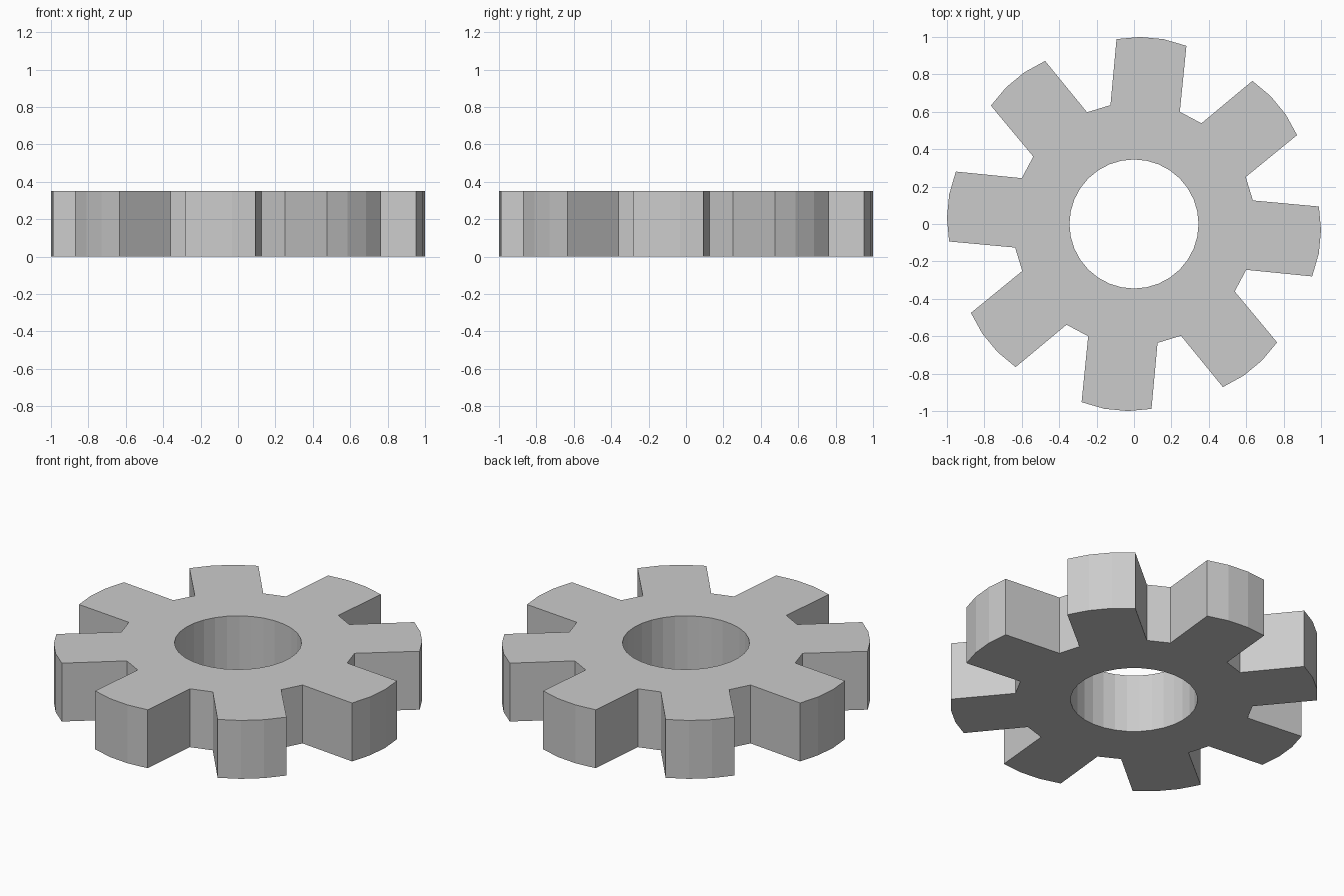
import bpy, bmesh
from math import radians, cos, sin, tau

if "Cube" in bpy.data.objects:
    bpy.data.objects.remove(bpy.data.objects["Cube"])

TEETH, HEIGHT, BORE, BORE_SIDES = 8, 0.35, 0.345, 32
CENTRE = 84.5  # direction of the first tooth, in degrees

# One tooth in polar form: (offset from tooth centre in degrees, radius)
TOOTH = [(-16.7, 0.648), (-10.9, 0.993), (-3.64, 1.0006),
         (3.64, 1.0006), (10.9, 0.993), (16.7, 0.648)]


def polar(deg, r):
    return (r * cos(radians(deg)), r * sin(radians(deg)), 0)


def loop(bm, points):
    verts = [bm.verts.new(p) for p in points]
    return [bm.edges.new((v, verts[(i + 1) % len(verts)])) for i, v in enumerate(verts)]


bm = bmesh.new()

# Toothed outline and round bore, filled between
outline = [polar(CENTRE + i * 360 / TEETH + a, r) for i in range(TEETH) for a, r in TOOTH]
bore = [polar(i * 360 / BORE_SIDES, BORE) for i in range(BORE_SIDES)]
edges = loop(bm, outline) + loop(bm, bore)
bmesh.ops.triangle_fill(bm, edges=edges, use_beauty=True, normal=(0, 0, 1))

# Thickness
res = bmesh.ops.extrude_face_region(bm, geom=bm.faces[:], use_keep_orig=True)
bmesh.ops.translate(bm, vec=(0, 0, HEIGHT),
                    verts=[g for g in res["geom"] if isinstance(g, bmesh.types.BMVert)])
bmesh.ops.recalc_face_normals(bm, faces=bm.faces[:])
# Merge the flat caps back into clean faces
bmesh.ops.dissolve_limit(bm, angle_limit=radians(0.5), verts=bm.verts[:], edges=bm.edges[:])

mesh = bpy.data.meshes.new("gear_wheel")
bm.to_mesh(mesh)
bm.free()
bpy.context.collection.objects.link(bpy.data.objects.new("gear_wheel", mesh))
